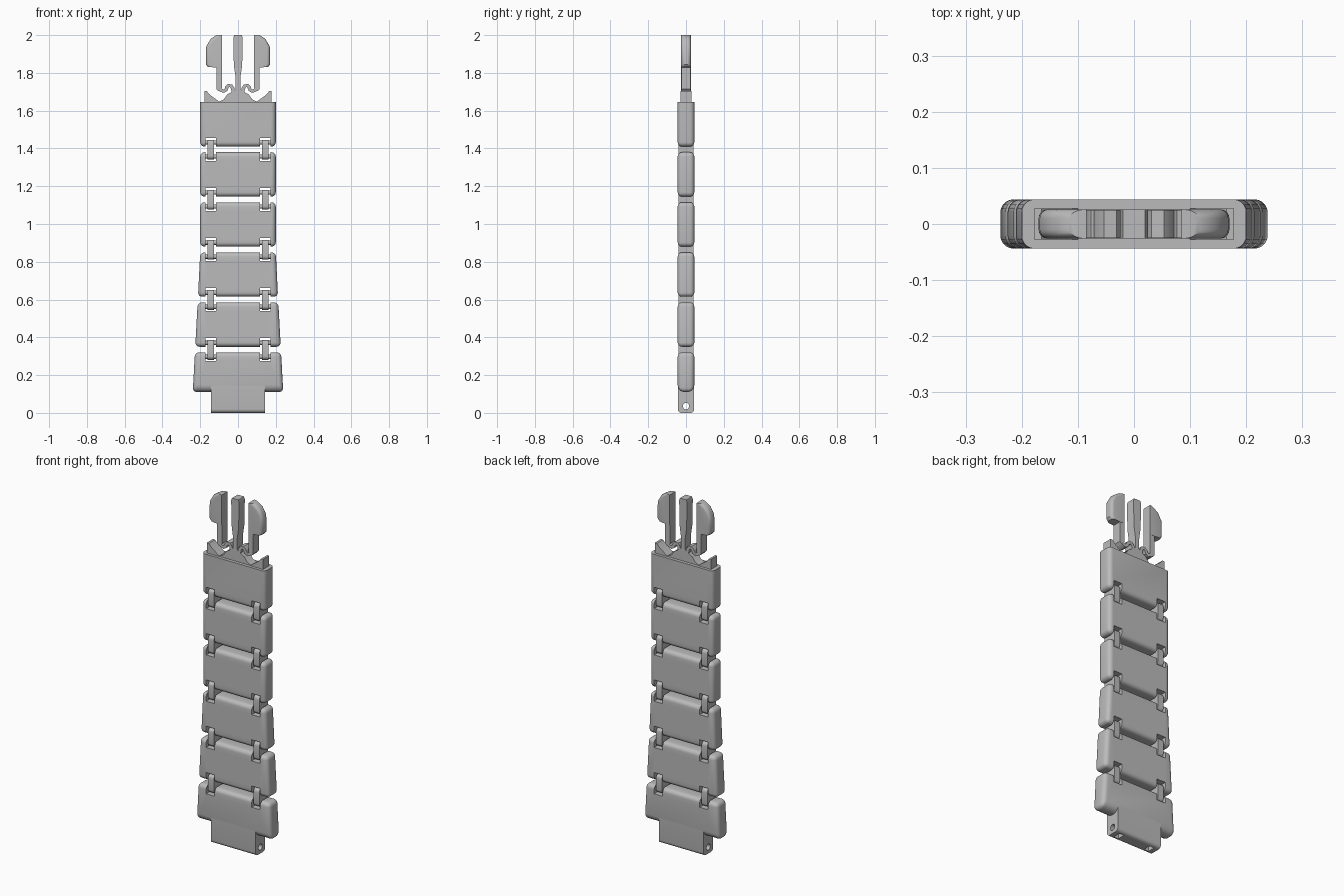
import bpy, bmesh, math
from mathutils import Vector, Matrix

cube = bpy.data.objects.get("Cube")
if cube:
    bpy.data.objects.remove(cube, do_unlink=True)

grey = bpy.data.materials.new("plain grey")
grey.use_nodes = True
tone = (0.5, 0.5, 0.5, 1)
grey.diffuse_color = tone
grey.node_tree.nodes["Principled BSDF"].inputs["Base Color"].default_value = tone


def to_object(name, bm):
    bmesh.ops.recalc_face_normals(bm, faces=bm.faces)
    mesh = bpy.data.meshes.new(name)
    bm.to_mesh(mesh)
    bm.free()
    mesh.materials.append(grey)
    ob = bpy.data.objects.new(name, mesh)
    bpy.context.collection.objects.link(ob)
    return ob


def finish(ob, radius=0, cutter=None):
    """Round the weighted edges, cut, apply and shade."""
    if radius:
        bev = ob.modifiers.new("round", 'BEVEL')
        bev.width, bev.segments, bev.limit_method = radius, 5, 'WEIGHT'
    if cutter:
        cut = ob.modifiers.new("cut", 'BOOLEAN')
        cut.object, cut.operation, cut.solver = cutter, 'DIFFERENCE', 'EXACT'
    bpy.ops.object.select_all(action='DESELECT')
    ob.select_set(True)
    bpy.context.view_layer.objects.active = ob
    bpy.ops.object.convert(target='MESH')
    bpy.ops.object.shade_smooth_by_angle(angle=math.radians(35))
    return ob


def prism(name, outline, half_depth, radius=0, weight=None, cutter=None):
    """Extrude an x-z outline along y; weight(mid, direction) sets rounding."""
    bm = bmesh.new()
    front = [bm.verts.new((x, -half_depth, z)) for x, z in outline]
    back = [bm.verts.new((x, half_depth, z)) for x, z in outline]
    bm.faces.new(front)
    bm.faces.new(back[::-1])
    for i in range(len(front)):
        j = (i + 1) % len(front)
        bm.faces.new((front[i], back[i], back[j], front[j]))
    if weight:
        layer = bm.edges.layers.float.new("bevel_weight_edge")
        for e in bm.edges:
            a, b = e.verts[0].co, e.verts[1].co
            e[layer] = weight((a + b) / 2, (b - a).normalized())
    return finish(to_object(name, bm), radius, cutter)


def add_box(bm, centre, size):
    m = Matrix.Translation(centre) @ Matrix.Diagonal((*size, 1))
    bmesh.ops.create_cube(bm, size=1, matrix=m)


def add_rod(bm, centre, radius, length):
    m = Matrix.Translation(centre) @ Matrix.Rotation(math.pi / 2, 4, 'Y')
    bmesh.ops.create_cone(bm, cap_ends=True, segments=24, radius1=radius,
                          radius2=radius, depth=length, matrix=m)


def ribbon(points, half):
    """Outline of a strip of even width that follows a path."""
    pts = [Vector(p) for p in points]
    left, right = [], []
    for i, p in enumerate(pts):
        d = (pts[min(i + 1, len(pts) - 1)] - pts[max(i - 1, 0)]).normalized()
        n = Vector((-d.y, d.x)) * half
        left.append(p + n)
        right.append(p - n)
    return left + right[::-1]


def half_width(z):
    return 0.2 + 0.055 * max(0, 0.83 - z)


PITCH, HINGE_X, HALF_Y = 0.265, 0.144, 0.044
gaps = [1.395 - PITCH * i for i in range(5)]

# Cutter for the hinge notches
bm = bmesh.new()
for g in gaps:
    for s in (-1, 1):
        add_box(bm, (s * HINGE_X, 0, g), (0.054, 0.2, 0.122))
notch_cutter = to_object("notch_cutter", bm)
notch_cutter.hide_render = True

# Cutter for the pin hole and slots of the end tab
bm = bmesh.new()
add_rod(bm, (0, 0, 0.036), 0.017, 0.6)
hole_cutter = to_object("hole_cutter", bm)
bm = bmesh.new()
for s in (-1, 1):
    add_box(bm, (s * 0.1, 0, 0), (0.03, 0.045, 0.09))
slot_cutter = to_object("slot_cutter", bm)
for c in (hole_cutter, slot_cutter):
    c.hide_render = True

# Band links, widening toward the bottom
for i in range(6):
    top = 1.645 - PITCH * i
    bottom = 0.11 if i == 5 else top - 0.235
    a, b = half_width(top), half_width(bottom)

    def link_weight(mid, d, i=i, top=top, bottom=bottom):
        if i == 0 and mid.z > top - 0.001:
            return 0
        if i == 5 and mid.z < bottom + 0.001 and abs(d.x) > 0.9:
            return 1
        return 0.6

    prism(f"band_link_{i + 1}", [(-b, bottom), (b, bottom), (a, top), (-a, top)],
          HALF_Y, 0.038, link_weight, notch_cutter)

# End tab with pin hole
tab = prism("end_tab", [(-0.142, 0), (0.142, 0), (0.142, 0.2), (-0.142, 0.2)],
            HALF_Y - 0.0004, 0.02,
            lambda mid, d: 1.0 if mid.z < 0.001 and abs(d.x) > 0.9 else 0,
            slot_cutter)
finish(tab, 0, hole_cutter)
for c in (notch_cutter, hole_cutter, slot_cutter):
    bpy.data.objects.remove(c, do_unlink=True)

# Hinge straps and their pins
for i, g in enumerate(gaps):
    for side, s in (("left", 1), ("right", -1)):
        x, w = s * HINGE_X, 0.018
        prism(f"hinge_strap_{side}_{i + 1}",
              [(x - w, g - 0.054), (x + w, g - 0.054), (x + w, g + 0.05), (x - w, g + 0.05)],
              0.039, 0.02, lambda mid, d: 1.0 if abs(d.x) > 0.9 else 0)
        bm = bmesh.new()
        for dz in (-0.038, 0.036):
            add_rod(bm, (x, 0, g + dz), 0.011, 0.07)
        finish(to_object(f"hinge_pins_{side}_{i + 1}", bm))

# Buckle centre prong, flaring into its foot
half = [(0.1, 1.63), (0.1, 1.648), (0.075, 1.66), (0.058, 1.685), (0.03, 1.7),
        (0.012, 1.715), (0.012, 1.77), (0.022, 1.84), (0.025, 1.985), (0.02, 2.0)]
prism("buckle_centre_prong", half + [(-x, z) for x, z in half[::-1]], 0.026)

for side, s in (("left", 1), ("right", -1)):
    def flip(points):
        return [(s * x, z) for x, z in points]

    # Buckle side hook: arrow head, arm and curled spring
    prism(f"buckle_head_{side}",
          flip([(0.085, 2.0), (0.115, 2.0), (0.145, 1.98), (0.168, 1.94),
                (0.17, 1.845), (0.16, 1.832), (0.112, 1.828), (0.085, 1.828)]),
          0.026, 0.016,
          lambda mid, d: 1.0 if abs(mid.x) > 0.12 and mid.z > 1.835 and abs(d.y) < 0.1 else 0)
    prism(f"buckle_arm_{side}",
          flip([(0.085, 1.835), (0.114, 1.835), (0.114, 1.715), (0.103, 1.703), (0.085, 1.72)]),
          0.025)
    prism(f"buckle_spring_{side}",
          ribbon(flip([(0.1, 1.722), (0.09, 1.708), (0.076, 1.703), (0.064, 1.71), (0.06, 1.722),
                       (0.05, 1.733), (0.036, 1.731), (0.028, 1.718), (0.024, 1.695)]), 0.009),
          0.025)

    # Pointed guide on the shoulder of the buckle
    prism(f"buckle_guide_{side}",
          flip([(0.178, 1.63), (0.178, 1.703), (0.165, 1.703), (0.15, 1.685), (0.1, 1.648), (0.1, 1.63)]),
          0.028)
